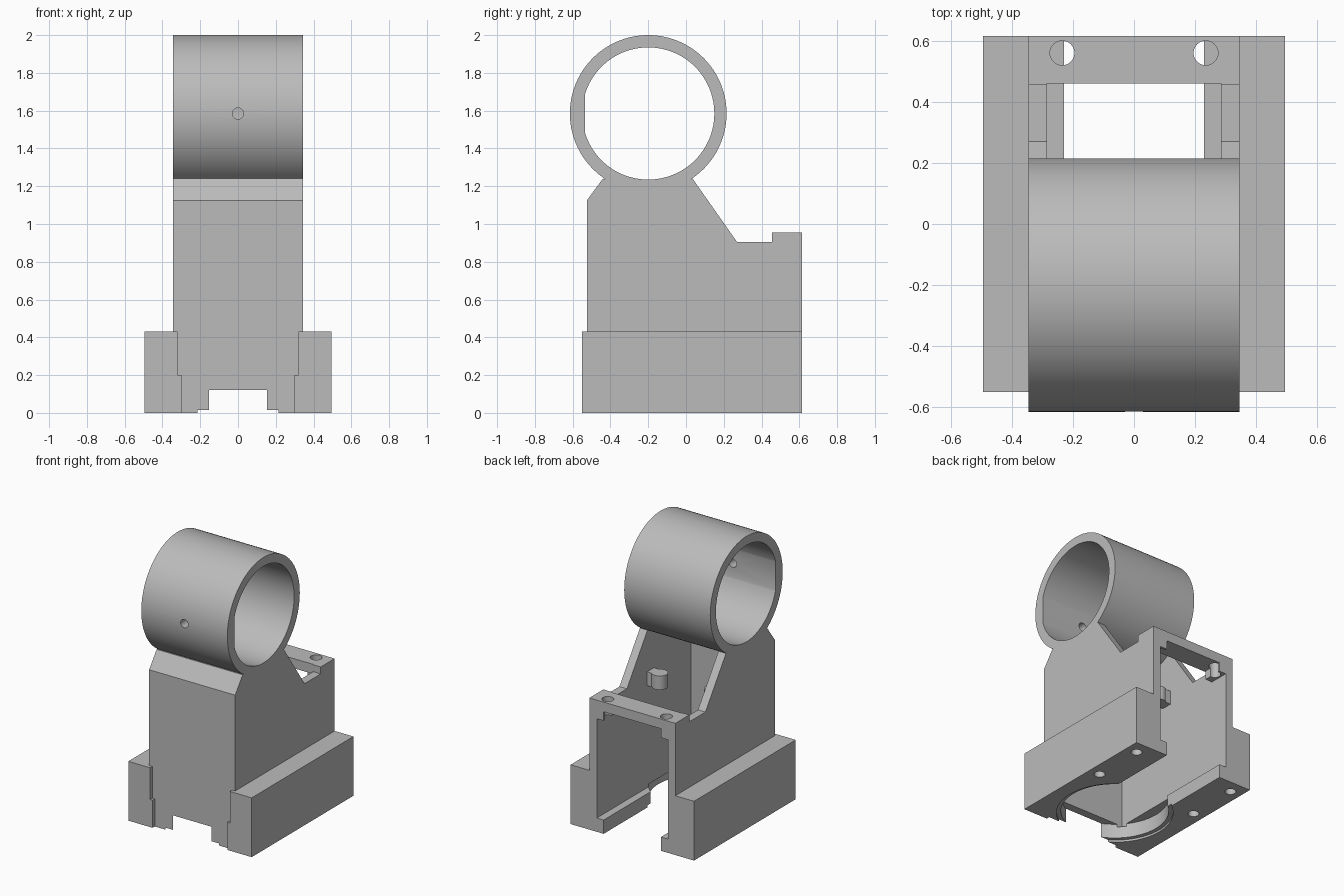
import bpy, bmesh, math
from mathutils import Matrix

default = bpy.data.objects.get("Cube")
if default:
    bpy.data.objects.remove(default, do_unlink=True)

grey = bpy.data.materials.new("plain_grey")
grey.use_nodes = True
colour = (0.5, 0.5, 0.5, 1)
grey.diffuse_color = colour
grey.node_tree.nodes["Principled BSDF"].inputs["Base Color"].default_value = colour


def finish(name, bm):
    bmesh.ops.recalc_face_normals(bm, faces=bm.faces)
    mesh = bpy.data.meshes.new(name)
    bm.to_mesh(mesh)
    bm.free()
    mesh.materials.append(grey)
    obj = bpy.data.objects.new(name, mesh)
    bpy.context.collection.objects.link(obj)
    return obj


def side_profile(name, points, half_width):
    """Extrude a (y, z) outline across x."""
    bm = bmesh.new()
    face = bm.faces.new([bm.verts.new((-half_width, y, z)) for y, z in points])
    grown = bmesh.ops.extrude_face_region(bm, geom=[face])["geom"]
    moved = [v for v in grown if isinstance(v, bmesh.types.BMVert)]
    bmesh.ops.translate(bm, verts=moved, vec=(2 * half_width, 0, 0))
    return finish(name, bm)


def box(name, x0, x1, y0, y1, z0, z1):
    bm = bmesh.new()
    bmesh.ops.create_cube(bm, size=1)
    bmesh.ops.scale(bm, verts=bm.verts, vec=(x1 - x0, y1 - y0, z1 - z0))
    bmesh.ops.translate(bm, verts=bm.verts,
                        vec=((x0 + x1) / 2, (y0 + y1) / 2, (z0 + z1) / 2))
    return finish(name, bm)


def cylinder(name, centre, radius, depth, axis="Z", segments=32):
    bm = bmesh.new()
    bmesh.ops.create_cone(bm, cap_ends=True, segments=segments,
                          radius1=radius, radius2=radius, depth=depth)
    if axis == "Y":
        bmesh.ops.rotate(bm, verts=bm.verts, matrix=Matrix.Rotation(math.pi / 2, 3, "X"))
    bmesh.ops.translate(bm, verts=bm.verts, vec=centre)
    return finish(name, bm)


def ring_outline(radius, front_limit=-9, segments=96):
    """Circle around the tube axis, flattened at the front limit."""
    outline = []
    for i in range(segments):
        a = 2 * math.pi * i / segments
        y = TUBE_Y + radius * math.cos(a)
        if y > front_limit:
            outline.append((y, TUBE_Z + radius * math.sin(a)))
        elif not outline or outline[-1][0] != front_limit:
            h = math.sqrt(radius ** 2 - (front_limit - TUBE_Y) ** 2)
            outline += [(front_limit, TUBE_Z + h), (front_limit, TUBE_Z - h)]
    return outline


def combine(target, part, operation):
    mod = target.modifiers.new(part.name, "BOOLEAN")
    mod.operation = operation
    mod.solver = "EXACT"
    mod.object = part
    part.hide_render = True
    bpy.context.view_layer.objects.active = target
    bpy.ops.object.modifier_apply(modifier=mod.name)
    bpy.data.objects.remove(part, do_unlink=True)


TUBE_Y, TUBE_Z = -0.2, 1.585
HALF = 0.345
BACK = 0.615

# Hollow housing with a bridge across the back
body = side_profile("tube_mount_housing", [
    (-0.525, 0), (-0.525, 1.125), (-0.44, 1.24), (-0.2, 1.2), (0.035, 1.24),
    (0.27, 0.905), (0.455, 0.905), (0.455, 0.955), (BACK, 0.955), (BACK, 0)], HALF)
combine(body, side_profile("cavity", [
    (-0.465, 0.1), (-0.465, 1.1), (-0.38, 1.22), (-0.38, 1.4), (0.46, 1.4),
    (0.46, 0.885), (0.8, 0.885), (0.8, 0.1)], 0.285), "DIFFERENCE")
combine(body, box("floor_slot", -0.23, 0.23, -0.4, 0.8, -0.1, 0.2), "DIFFERENCE")

# Tube on top
combine(body, side_profile("tube", ring_outline(0.415), HALF), "UNION")

# Side rails, bridge bosses and inner clips
for s in (-1, 1):
    def mirrored(name, inner, outer, *rest):
        return box(name, *sorted((s * inner, s * outer)), *rest)
    combine(body, mirrored("side_rail", 0.32, 0.495, -0.55, BACK, 0.1, 0.43), "UNION")
    combine(body, mirrored("rail_foot", 0.3, 0.495, -0.55, BACK, 0, 0.2), "UNION")
    combine(body, mirrored("bridge_boss", 0.23, 0.3, 0.47, BACK, 0.82, 0.9), "UNION")
    combine(body, mirrored("clip_arm", 0.22, 0.3, -0.04, 0.04, 0.84, 0.94), "UNION")
    combine(body, cylinder("clip_tip", (s * 0.21, 0, 0.89), 0.055, 0.1), "UNION")

# Bore with a flat front, and its small screw hole
combine(body, side_profile("bore", ring_outline(0.35, -0.535), 0.6), "DIFFERENCE")
combine(body, cylinder("set_screw_hole", (0, -0.6, TUBE_Z), 0.03, 0.3, "Y"), "DIFFERENCE")

# Stepped round opening in the underside
for radius, height in ((0.36, 0.12), (0.39, 0.015)):
    combine(body, cylinder("round_opening", (0, TUBE_Y, height - 0.1), radius, 0.2,
                           segments=96), "DIFFERENCE")

# Screw holes in the bridge and under the rails
for s in (-1, 1):
    combine(body, cylinder("bridge_hole", (s * 0.235, 0.56, 0.9), 0.04, 0.3), "DIFFERENCE")
    for y in (0.13, 0.515):
        combine(body, cylinder("rail_hole", (s * 0.41, y, 0.1), 0.037, 0.4), "DIFFERENCE")

bpy.ops.object.select_all(action="DESELECT")
body.select_set(True)
bpy.context.view_layer.objects.active = body
bpy.ops.object.shade_smooth_by_angle(angle=math.radians(25))
